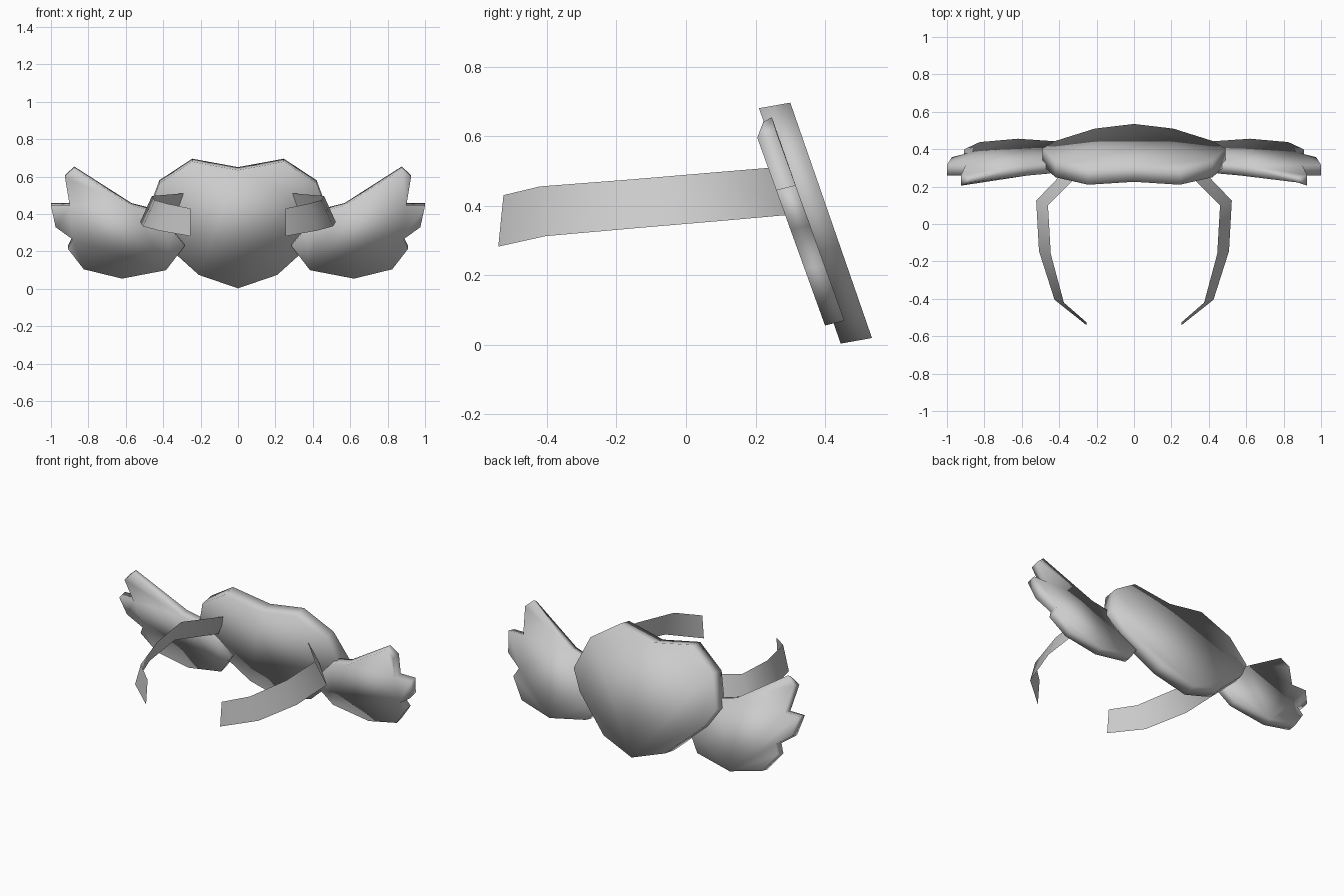
import bpy, bmesh

if "Cube" in bpy.data.objects:
    bpy.data.objects.remove(bpy.data.objects["Cube"])


def finish(name, bm):
    bmesh.ops.recalc_face_normals(bm, faces=bm.faces)
    mesh = bpy.data.meshes.new(name)
    bm.to_mesh(mesh)
    bm.free()
    mesh.polygons.foreach_set("use_smooth", [True] * len(mesh.polygons))
    obj = bpy.data.objects.new(name, mesh)
    bpy.context.collection.objects.link(obj)
    return obj


def plate(name, outline, y_at, thick):
    """Solid plate: an (x, z) outline on a leaning plane, extruded backwards."""
    bm = bmesh.new()
    front = [bm.verts.new((x, y_at(z), z)) for x, z in outline]
    back = [bm.verts.new((v.co.x, v.co.y + thick[0], v.co.z + thick[1])) for v in front]
    bm.faces.new(front)
    bm.faces.new(back[::-1])
    n = len(front)
    for i in range(n):
        j = (i + 1) % n
        bm.faces.new((front[i], back[i], back[j], front[j]))
    return finish(name, bm)


def strip(name, top, bottom):
    """Thin ribbon between two edge paths."""
    bm = bmesh.new()
    a = [bm.verts.new(p) for p in top]
    b = [bm.verts.new(p) for p in bottom]
    for i in range(len(a) - 1):
        bm.faces.new((a[i], a[i + 1], b[i + 1], b[i]))
    return finish(name, bm)


# Central leaning shield plate
half = [(0.21, 0.075), (0.42, 0.265), (0.49, 0.38), (0.42, 0.565), (0.245, 0.68)]
shield = [(0, 0.003)] + half + [(0, 0.635)] + [(-x, z) for x, z in reversed(half)]
plate("shield_plate", shield, lambda z: 0.21 + (0.68 - z) * 0.347, (0.09, 0.016))

# Side wings with notched tips
wing = [(0.285, 0.23), (0.385, 0.1), (0.62, 0.055), (0.825, 0.105), (0.91, 0.215),
        (0.885, 0.265), (0.975, 0.33), (1.0, 0.445), (0.9, 0.445), (0.925, 0.595),
        (0.875, 0.64), (0.57, 0.445), (0.45, 0.415), (0.36, 0.32)]

# Curved straps, leaning outwards at the bottom
strap_top = [(0.255, -0.525, 0.43), (0.375, -0.42, 0.455), (0.445, -0.16, 0.475),
             (0.46, 0.1, 0.497), (0.28, 0.28, 0.512)]
strap_bottom = [(0.255, -0.54, 0.282), (0.425, -0.405, 0.312), (0.508, -0.145, 0.335),
                (0.523, 0.125, 0.358), (0.35, 0.305, 0.374)]

for side, s in (("left", -1), ("right", 1)):
    w = plate("wing_" + side, [(s * x, z) for x, z in wing],
              lambda z: max(0.205 + (0.595 - z) * 0.361, 0.205), (0.056, 0.014))
    # thinner peak at the upper wing tip
    for v in w.data.vertices:
        if v.co.z > 0.63:
            v.co.y = 0.222 if v.co.y < 0.23 else 0.247
    strip("strap_" + side, [(s * x, y, z) for x, y, z in strap_top],
          [(s * x, y, z) for x, y, z in strap_bottom])
